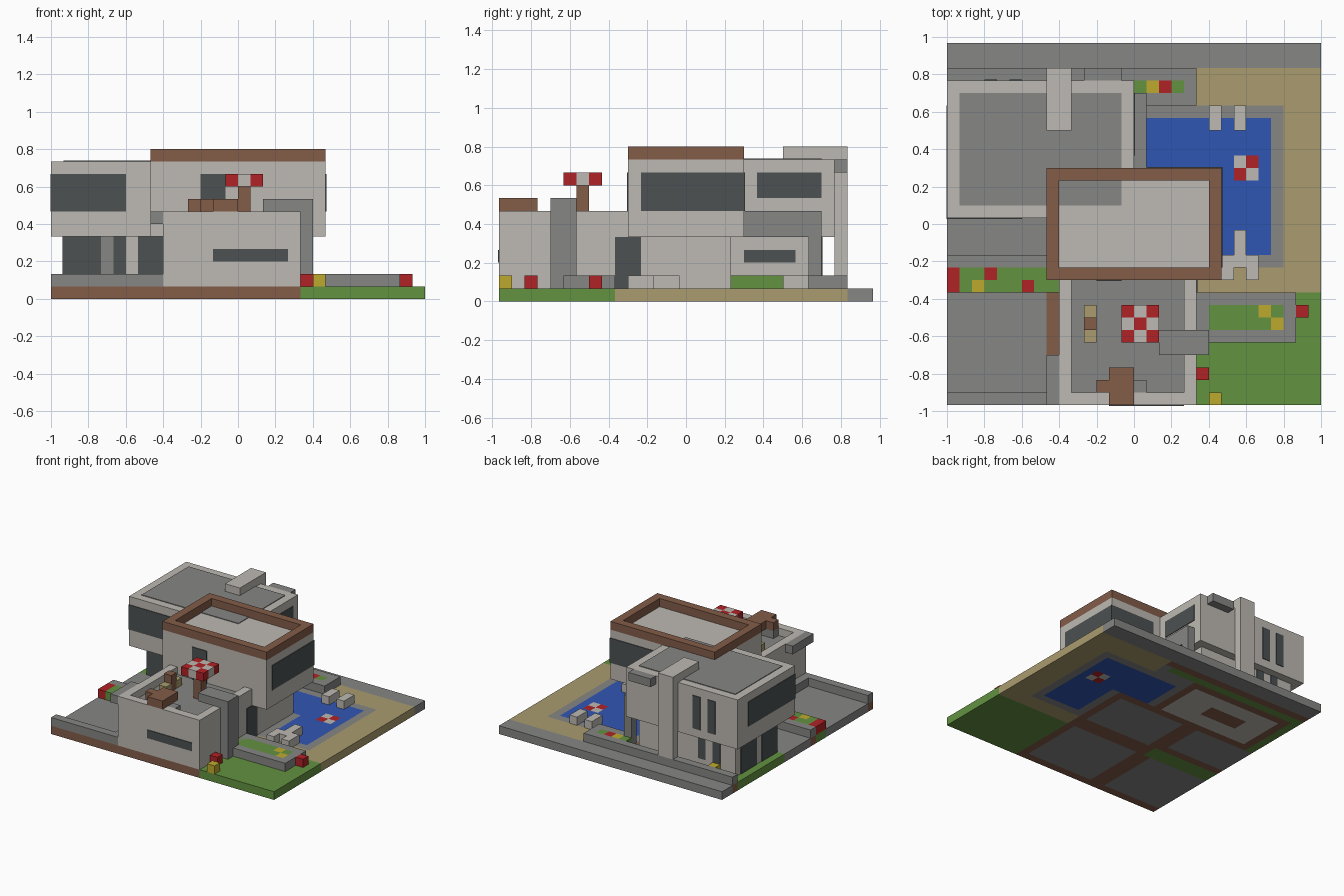
import bpy, bmesh

old = bpy.data.objects.get("Cube")
if old:
    bpy.data.objects.remove(old, do_unlink=True)

UNIT = 1 / 15          # one building block
WIDE, DEEP = 30, 29    # plot size in blocks
THIN = 0.08            # thickness of panes and plates, in blocks


def material(name, code):
    """Flat material from a display colour code."""
    rgb = [int(code[i:i + 2], 16) / 255 for i in (0, 2, 4)]
    colour = [((c + 0.055) / 1.055) ** 2.4 for c in rgb] + [1]
    mat = bpy.data.materials.new(name)
    mat.use_nodes = True
    mat.diffuse_color = colour
    mat.node_tree.nodes["Principled BSDF"].inputs["Base Color"].default_value = colour
    return mat


white = material("plaster white", "BEBAB3")
gray = material("paving gray", "868685")
brown = material("timber brown", "835D49")
glass = material("window glass", "4C5152")
green = material("leaf green", "629240")
sand = material("sand", "AA9C6E")
blue = material("pool blue", "3056B4")
red = material("flower red", "B02226")
yellow = material("flower yellow", "BEAA2E")


def to_world(x, y, z):
    return ((x - WIDE / 2) * UNIT, (y - DEEP / 2) * UNIT, z * UNIT)


def finish(name, bm, mats):
    mesh = bpy.data.meshes.new(name)
    bm.normal_update()
    bm.to_mesh(mesh)
    bm.free()
    for mat in mats:
        mesh.materials.append(mat)
    obj = bpy.data.objects.new(name, mesh)
    bpy.context.collection.objects.link(obj)
    return obj


def box(name, mat, xs, ys, zs):
    """Box between block coordinates along each axis."""
    bm = bmesh.new()
    bmesh.ops.create_cube(bm, size=1)
    for v in bm.verts:
        v.co = to_world(*(r[0] if c < 0 else r[1] for c, r in zip(v.co, (xs, ys, zs))))
    return finish(name, bm, [mat])


def ring(name, mat, xs, ys, zs):
    """Rectangular rim one block thick."""
    (a, b), (c, d) = xs, ys
    box(name + "_front", mat, xs, (c, c + 1), zs)
    box(name + "_back", mat, xs, (d - 1, d), zs)
    box(name + "_left", mat, (b - 1, b), (c + 1, d - 1), zs)
    box(name + "_right", mat, (a, a + 1), (c + 1, d - 1), zs)


def pane(name, axis, at, span, zs, mat=glass):
    """Thin plate on a wall; axis is the wall normal."""
    across = (at - THIN, at + THIN)
    xs, ys = (across, span) if axis == "x" else (span, across)
    box(name, mat, xs, ys, zs)


def flowers(name, x, y, pattern):
    colours = {"G": green, "Y": yellow, "R": red}
    for i, key in enumerate(pattern):
        box(f"{name}_{i}", colours[key], (x + i, x + i + 1), (y, y + 1), (1, 2))


# Ground slab: later areas paint over earlier ones
areas = [
    (gray, 0, 30, 0, 29), (brown, 0, 20, 0, 1), (brown, 8, 20, 0, 19),
    (gray, 10, 19, 1, 9), (gray, 10, 19, 11, 17), (gray, 0, 8, 1, 9),
    (green, 0, 9, 9, 11), (brown, 0, 9, 11, 12), (green, 20, 30, 0, 9),
    (brown, 1, 15, 17, 25), (white, 2, 14, 18, 24), (brown, 5, 10, 20, 22),
    (green, 0, 1, 17, 26), (green, 0, 19, 25, 26), (brown, 0, 20, 26, 27),
    (sand, 20, 30, 9, 27), (gray, 15, 27, 18, 24), (gray, 20, 27, 11, 24),
    (blue, 16, 26, 18, 23), (blue, 21, 26, 12, 23),
    (white, 23, 25, 18, 20), (red, 23, 24, 18, 19), (red, 24, 25, 19, 20),
]
palette = [white, gray, brown, green, sand, blue, red]
bm = bmesh.new()
bmesh.ops.create_grid(bm, x_segments=WIDE, y_segments=DEEP, size=1)
for f in bm.faces:
    c = f.calc_center_median()
    i, j = (c.x + 1) / 2 * WIDE, (c.y + 1) / 2 * DEEP
    for mat, x0, x1, y0, y1 in areas:
        if x0 < i < x1 and y0 < j < y1:
            f.material_index = palette.index(mat)
for v in bm.verts:
    v.co = to_world((v.co.x + 1) / 2 * WIDE, (v.co.y + 1) / 2 * DEEP, 0)
# Raise a copy as the top; border walls inherit the colour of their cell
raised = bmesh.ops.extrude_face_region(bm, geom=bm.faces[:], use_keep_orig=True)["geom"]
top = [g for g in raised if isinstance(g, bmesh.types.BMFace)]
for v in {v for f in top for v in f.verts}:
    v.co.z = UNIT
flat = set(f for f in bm.faces if len({round(v.co.z, 4) for v in f.verts}) == 1)
for f in bm.faces:
    if f not in flat:
        f.material_index = next(n.material_index for e in f.edges for n in e.link_faces if n in flat)
bmesh.ops.recalc_face_normals(bm, faces=bm.faces[:])
finish("ground", bm, palette)

# Front wing with sunken terrace
box("front_wing", white, (9, 20), (0, 10), (1, 6))
box("terrace_floor", gray, (10, 19), (1, 10), (6, 6 + THIN))
ring("terrace_parapet", white, (9, 20), (0, 11), (6, 7))
pane("front_slot_window", "y", 0, (13, 19), (3, 4))
pane("side_door", "x", 20, (9, 11), (1, 5))
box("gate_post", gray, (20, 21), (4, 6), (1, 8))
box("gate_beam", gray, (17, 20), (4, 6), (7, 8))
box("left_canopy", gray, (8, 9), (0, 4), (6, 7))

# Main block
box("main_lower", white, (9, 20), (10, 18), (1, 5))
box("main_upper", white, (8, 22), (10, 19), (5, 11))
ring("main_roof_rim", brown, (8, 22), (10, 19), (11, 12))
pane("terrace_door", "y", 10, (12, 14), (6, 10))
pane("main_side_window", "x", 22, (11, 19 + THIN), (7, 10))
pane("main_back_window", "y", 19, (16, 22), (7, 10))

# Left wing
box("wing_lower", white, (1, 14), (17, 25), (1, 5))
box("wing_upper", white, (0, 15), (15, 26), (5, 11))
box("wing_roof_field", gray, (1, 14), (16, 25), (11, 11 + THIN))
pane("wing_front_window", "y", 15, (-THIN / 2, 6), (7, 10))
pane("wing_left_window", "x", 0 + THIN / 2, (15, 24), (7, 10))
pane("wing_pool_window", "x", 15, (20, 25), (8, 10))
pane("lower_pool_window", "x", 14, (19, 23), (3, 4))
for n, span in enumerate([(1, 4), (5, 6), (7, 9)]):
    pane(f"lower_front_window_{n}", "y", 17, span, (1, 5))
pane("lower_front_pier", "y", 17, (4, 5), (1, 5), gray)
for n, span in enumerate([(17, 20), (21, 24)]):
    pane(f"lower_left_window_{n}", "x", 1, span, (1, 5))
for x in (3, 5):
    pane(f"back_slot_upper_{x}", "y", 26, (x, x + 1), (6, 10))
    pane(f"back_slot_lower_{x}", "y", 25, (x, x + 1), (2, 5))
box("pool_canopy", gray, (15, 16), (19, 25), (5, 7))
box("pool_canopy_post", gray, (15, 16), (24, 25), (1, 5))
box("back_awning", gray, (11, 14), (26, 27), (10, 11))
box("chimney_column", white, (8, 10), (26, 27), (1, 11))
box("chimney_top", white, (8, 10), (22, 27), (11, 12))
box("pool_hedge", green, (14, 15), (18, 22), (1, 2))

# Low walls and planters
box("front_wall", gray, (0, 9), (0, 1), (1, 2))
box("front_wall_return", gray, (8, 9), (1, 4), (1, 2))
box("left_bed_wall", gray, (0, 9), (11, 12), (1, 2))
flowers("left_bed_front", 0, 9, "RGYGGGRGG")
flowers("left_bed_back", 0, 10, "RGGRGGGGG")
ring("lawn_planter", gray, (20, 28), (5, 9), (1, 2))
flowers("lawn_bed_front", 21 - 1, 6, "GGGGGGY")
flowers("lawn_bed_back", 21 - 1, 7, "GGGGGYG")
box("back_wall", gray, (0, 20), (26, 27), (1, 2))
box("back_planter_front", gray, (16, 20), (24, 25), (1, 2))
box("back_planter_end", gray, (19, 20), (25, 26), (1, 2))
flowers("back_bed", 15, 25, "GYRG")
flowers("under_wing_flower", 3, 25, "Y")
for x, y, key in ((28, 7, "R"), (20, 2, "R"), (21, 0, "Y")):
    flowers(f"lawn_flower_{x}", x, y, key)

# Pool seats
for x in (21, 23):
    box(f"back_lounger_{x}", white, (x, x + 1), (22, 24), (1, 2))
for x in (22, 24):
    box(f"front_seat_{x}", white, (x, x + 1), (10, 12), (1, 2))
box("front_seat_middle", white, (23, 24), (11, 14), (1, 2))

# Terrace furniture
box("parasol_pole", brown, (15, 16), (6, 7), (6, 9))
for i in range(3):
    for j in range(3):
        box(f"parasol_{i}_{j}", white if (i + j) % 2 else red,
            (14 + i, 15 + i), (5 + j, 6 + j), (9, 10))
box("table", brown, (11, 12), (6, 7), (6, 8))
for y in (5, 7):
    box(f"stool_{y}", sand, (11, 12), (y, y + 1), (6, 7))
box("bench_seat", brown, (13, 15), (0, 3), (7, 8))
box("bench_arm", brown, (12, 13), (1, 2), (7, 8))
box("bench_base", gray, (12, 16), (1, 2), (6, 7))
